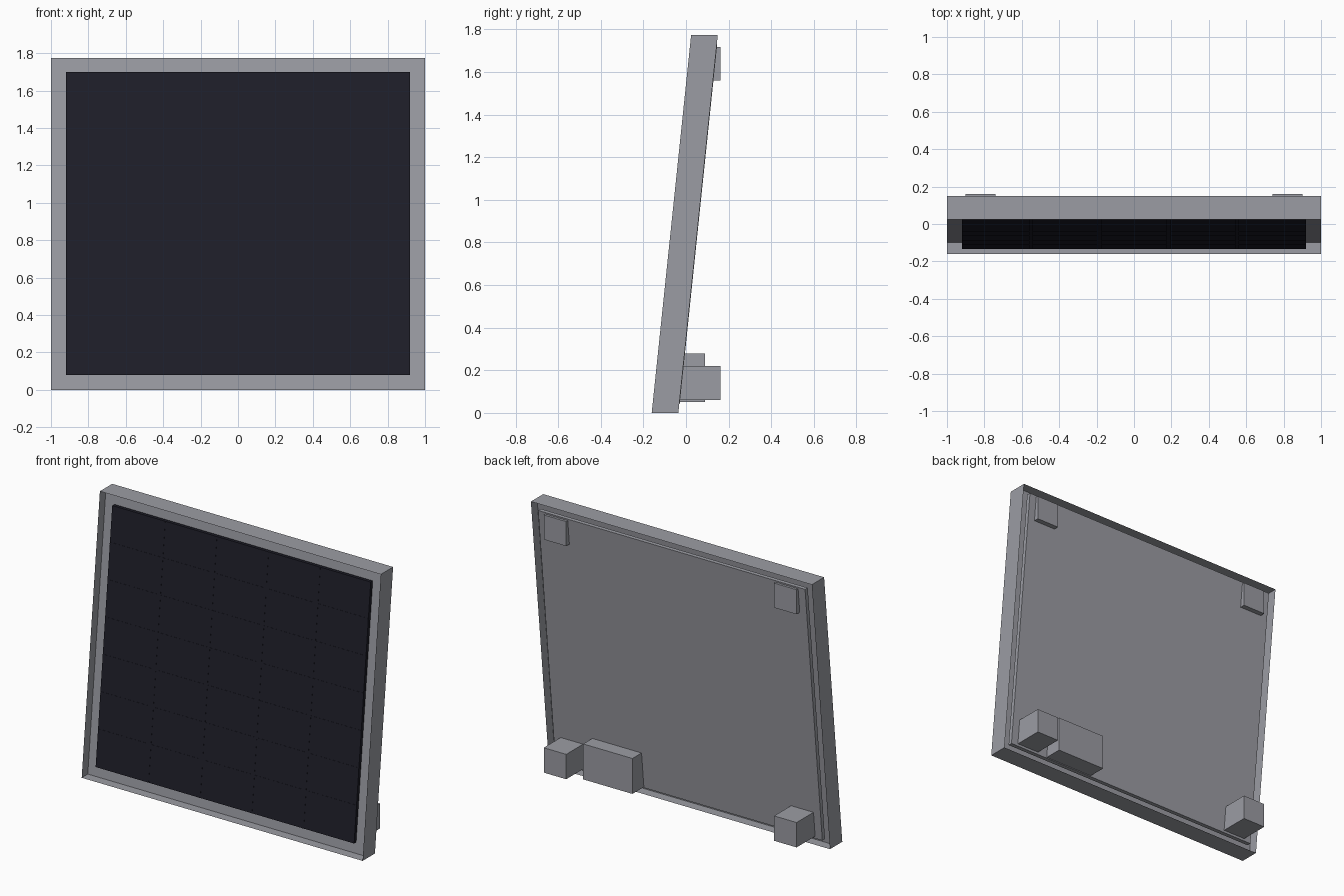
import bpy, bmesh

if "Cube" in bpy.data.objects:
    bpy.data.objects.remove(bpy.data.objects["Cube"])

H, W, T = 1.773, 1.0, 0.125       # panel height, half width, thickness
Y0, SLOPE = -0.161, 0.185 / 1.773  # front edge at the ground, backward lean


def material(name, rgb):
    m = bpy.data.materials.new(name)
    m.diffuse_color = (*rgb, 1)
    m.use_nodes = True
    m.node_tree.nodes["Principled BSDF"].inputs["Base Color"].default_value = m.diffuse_color
    return m


GREY = material("metal grey", (0.33, 0.335, 0.37))
DARK = material("dark cell", (0.013, 0.013, 0.022))


def lean(x, z, t):
    """Point on the leaning panel, t = depth behind the front edge."""
    return (x, Y0 + SLOPE * z + t, z)


def finish(bm, name, mat):
    bmesh.ops.recalc_face_normals(bm, faces=bm.faces)
    me = bpy.data.meshes.new(name)
    bm.to_mesh(me)
    bm.free()
    me.materials.append(mat)
    ob = bpy.data.objects.new(name, me)
    bpy.context.collection.objects.link(ob)
    return ob


def box(name, x0, x1, z0, z1, mat, front, back):
    """Box whose front and back are functions of z, giving y."""
    bm = bmesh.new()
    rings = []
    for z in (z0, z1):
        rings.append([bm.verts.new(p) for p in (
            (x0, front(z), z), (x1, front(z), z), (x1, back(z), z), (x0, back(z), z))])
    a, b = rings
    bm.faces.new(a)
    bm.faces.new(b)
    for i in range(4):
        j = (i + 1) % 4
        bm.faces.new((a[i], a[j], b[j], b[i]))
    return finish(bm, name, mat)


def slab(name, x0, x1, z0, z1, t0, t1, mat):
    return box(name, x0, x1, z0, z1, mat,
               lambda z: lean(0, z, t0)[1], lambda z: lean(0, z, t1)[1])


def rect(bm, t):
    return [bm.verts.new(lean(x, z, t)) for x, z in ((-W, 0), (W, 0), (W, H), (-W, H))]


# Open sheet-metal rim, with a web across its middle
bm = bmesh.new()
a, b = rect(bm, 0), rect(bm, T)
for i in range(4):
    j = (i + 1) % 4
    bm.faces.new((a[i], a[j], b[j], b[i]))
finish(bm, "rim", GREY)
bm = bmesh.new()
bm.faces.new(rect(bm, 0.062))
finish(bm, "middle_web", GREY)

# Dark cell sheet with very fine grid lines
CX, Z0, Z1 = 0.92, 0.08, H - 0.075
SHEET = 0.019
slab("cell_sheet", -CX, CX, Z0, Z1, SHEET, 0.04, DARK)
for i in range(1, 5):
    x = -CX + 2 * CX * i / 5
    slab("column_line", x - 0.01, x + 0.01, Z0, Z1, SHEET - 0.001, SHEET + 0.002, DARK)
for i in range(1, 7):
    z = Z0 + (Z1 - Z0) * i / 7
    slab("row_line", -CX, CX, z - 0.006, z + 0.006, SHEET - 0.001, SHEET + 0.002, DARK)

# Back board, almost level with the rim's rear edge
slab("back_board", -0.95, 0.95, 0.045, H - 0.045, 0.10, T + 0.002, GREY)

# Wall mounts: shallow pair at the top, deep pair at the bottom
inside = lambda z: lean(0, z, 0.11)[1]
for s in (-1, 1):
    x0, x1 = sorted((s * 0.74, s * 0.90))
    box("upper_mount", x0, x1, 1.56, 1.718, GREY, inside, lambda z: 0.161)
    box("lower_mount", x0, x1, 0.06, 0.22, GREY, inside, lambda z: 0.161)

# Junction box on the back
box("junction_box", 0.32, 0.67, 0.05, 0.278, GREY, inside, lambda z: 0.088)
